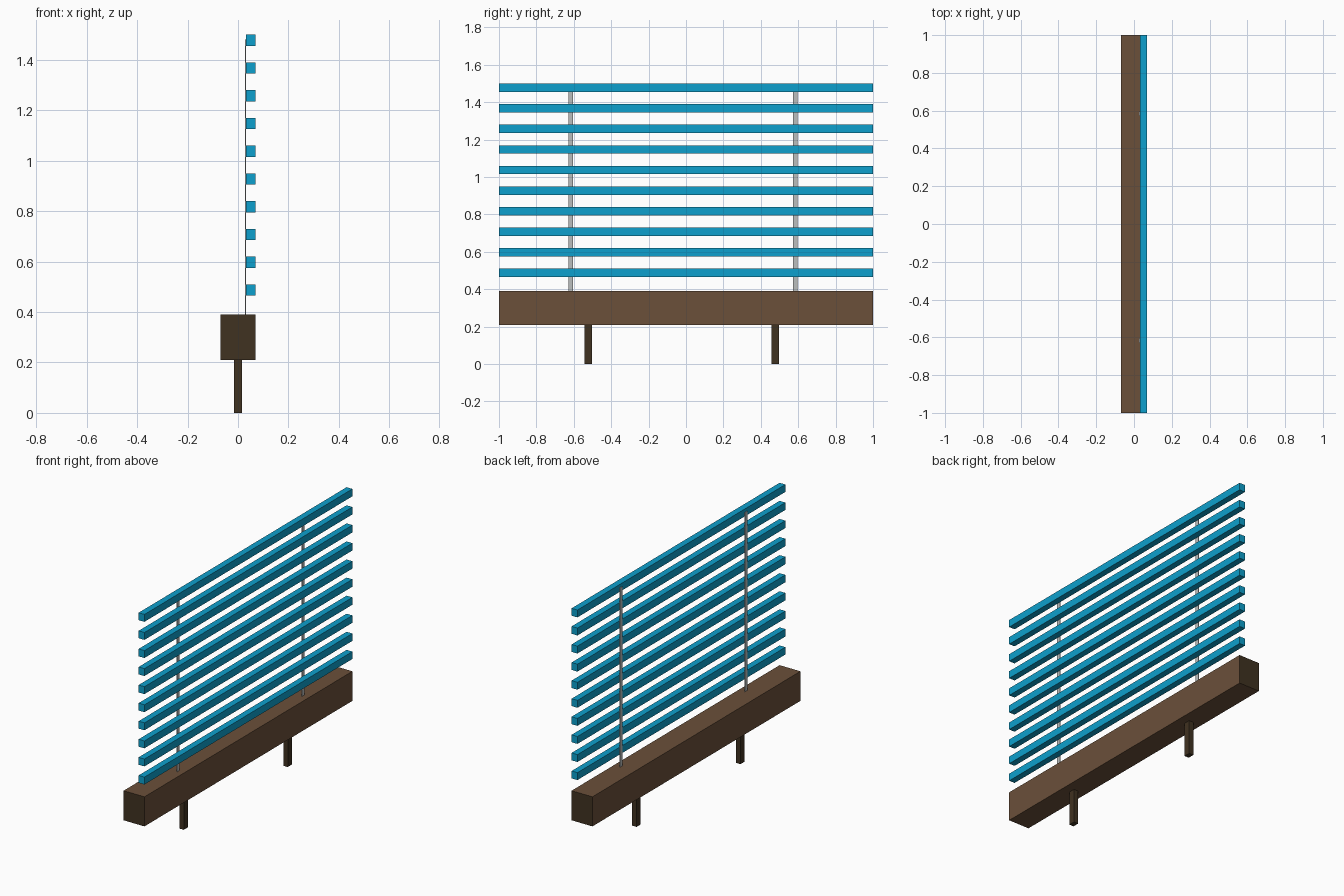
import bpy, bmesh

if "Cube" in bpy.data.objects:
    bpy.data.objects.remove(bpy.data.objects["Cube"])

def material(name, rgb):
    m = bpy.data.materials.new(name)
    m.diffuse_color = (*rgb, 1)
    m.use_nodes = True
    m.node_tree.nodes["Principled BSDF"].inputs["Base Color"].default_value = m.diffuse_color
    return m

BROWN = material("brown wood", (0.147, 0.080, 0.042))
DARK = material("dark end grain", (0.051, 0.032, 0.015))
BLUE = material("blue slat paint", (0.004, 0.352, 0.610))
GREY = material("grey metal", (0.50, 0.52, 0.52))

def box(name, lo, hi, *mats):
    """Box between two corners; a second material goes on the y ends."""
    me = bpy.data.meshes.new(name)
    bm = bmesh.new()
    bmesh.ops.create_cube(bm, size=1)
    for v in bm.verts:
        v.co = [lo[i] + (v.co[i] + 0.5) * (hi[i] - lo[i]) for i in range(3)]
    bm.normal_update()
    for f in bm.faces:
        f.material_index = 1 if len(mats) > 1 and abs(f.normal.y) > 0.9 else 0
    bm.to_mesh(me)
    bm.free()
    for m in mats:
        me.materials.append(m)
    ob = bpy.data.objects.new(name, me)
    bpy.context.collection.objects.link(ob)
    return ob

# Seat beam with dark cut ends
box("seat_beam", (-0.07, -1, 0.21), (0.07, 1, 0.39), BROWN, DARK)

# Legs under the beam
for i, y in enumerate((-0.523, 0.477)):
    box(f"leg_{i + 1}", (-0.015, y - 0.02, 0), (0.015, y + 0.02, 0.21), DARK)

# Thin flat posts behind the slats
for i, y in enumerate((-0.617, 0.584)):
    box(f"post_{i + 1}", (0.027, y - 0.0125, 0.39), (0.031, y + 0.0125, 1.48), GREY)

# Ten horizontal slats
for i in range(10):
    top = 1.5 - 0.11 * i
    box(f"slat_{i + 1}", (0.031, -1, top - 0.045), (0.07, 1, top), BLUE)
